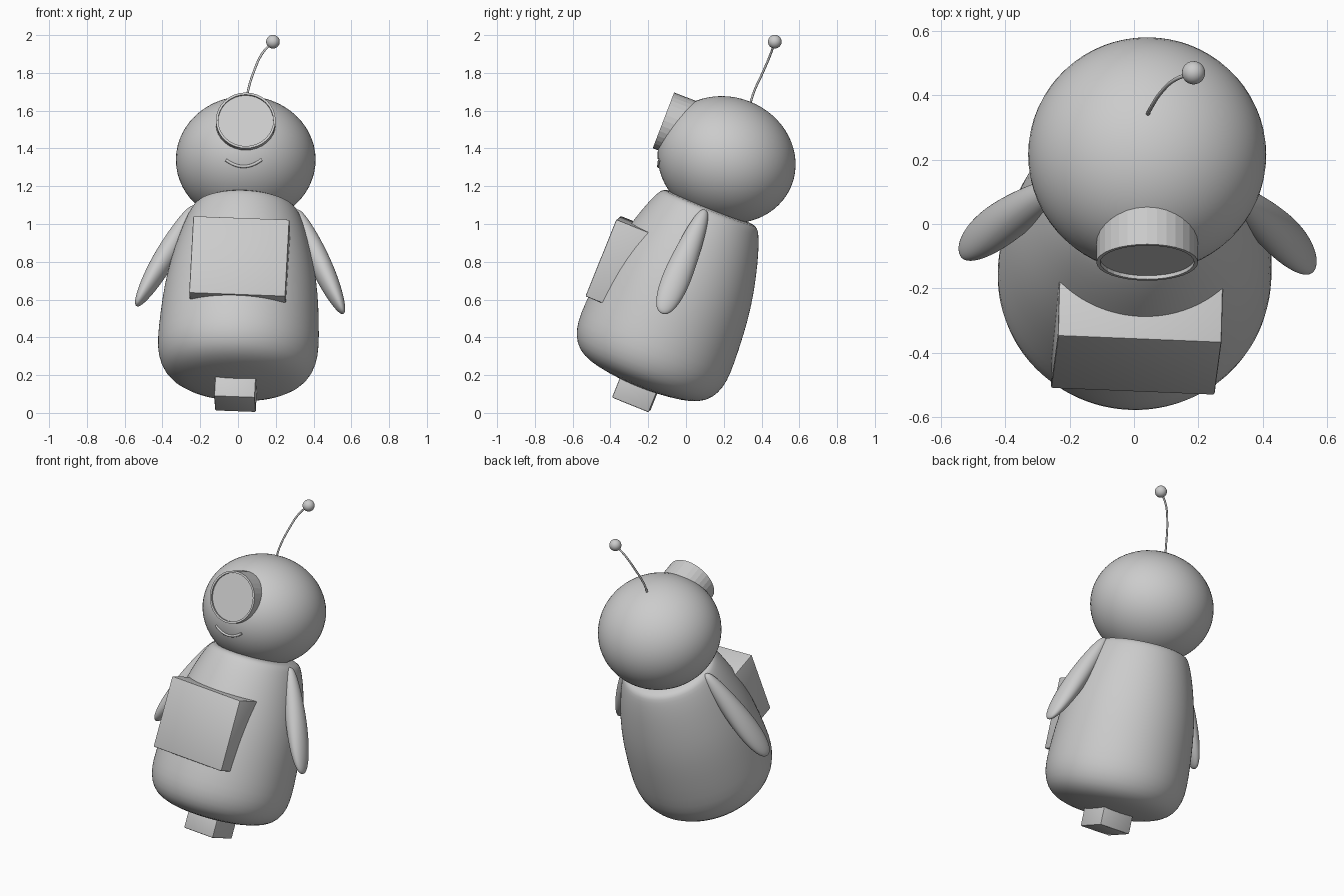
import bpy, bmesh, math
from mathutils import Matrix, Vector

if "Cube" in bpy.data.objects:
    bpy.data.objects.remove(bpy.data.objects["Cube"], do_unlink=True)

grey = bpy.data.materials.new("plain_grey")
grey.use_nodes = True
grey.diffuse_color = (0.6, 0.6, 0.6, 1)
grey.node_tree.nodes["Principled BSDF"].inputs["Base Color"].default_value = (0.6, 0.6, 0.6, 1)


def frame(loc, tilt, roll=0, yaw=0):
    rot = [Matrix.Rotation(math.radians(a), 4, ax) for a, ax in ((yaw, 'Z'), (-tilt, 'X'), (roll, 'Y'))]
    return Matrix.Translation(loc) @ rot[0] @ rot[1] @ rot[2]


def finish(name, bm, matrix, smooth=None):
    bmesh.ops.recalc_face_normals(bm, faces=bm.faces)
    mesh = bpy.data.meshes.new(name)
    bm.to_mesh(mesh)
    bm.free()
    mesh.materials.append(grey)
    ob = bpy.data.objects.new(name, mesh)
    bpy.context.collection.objects.link(ob)
    ob.matrix_world = matrix
    if smooth:
        bpy.ops.object.select_all(action='DESELECT')
        ob.select_set(True)
        bpy.context.view_layer.objects.active = ob
        bpy.ops.object.shade_smooth_by_angle(angle=math.radians(smooth))
    return ob


def loft(name, rings, segs, matrix, smooth=None):
    """Elliptical rings (height, radius x, radius y) stacked along z."""
    bm = bmesh.new()
    loops = []
    for z, rx, ry in rings:
        if rx == 0:
            loops.append([bm.verts.new((0, 0, z))] * segs)
        else:
            angles = [math.tau * i / segs for i in range(segs)]
            loops.append([bm.verts.new((rx * math.cos(a), ry * math.sin(a), z)) for a in angles])
    for low, high in zip(loops, loops[1:]):
        for i in range(segs):
            j = (i + 1) % segs
            bm.faces.new(list(dict.fromkeys((low[i], low[j], high[j], high[i]))))
    if rings[0][1]:
        bm.faces.new(loops[0])
    return finish(name, bm, matrix, smooth)


def block(name, low, high, matrix, bevel=0.007):
    bm = bmesh.new()
    bmesh.ops.create_cube(bm, size=1)
    low, high = Vector(low), Vector(high)
    bmesh.ops.scale(bm, vec=high - low, verts=bm.verts)
    bmesh.ops.translate(bm, vec=(low + high) / 2, verts=bm.verts)
    bmesh.ops.bevel(bm, geom=bm.edges[:], offset=bevel, segments=2, profile=0.5, affect='EDGES')
    return finish(name, bm, matrix, 30)


def ball(name, matrix, size):
    bm = bmesh.new()
    bmesh.ops.create_uvsphere(bm, u_segments=64, v_segments=32, radius=1)
    bmesh.ops.scale(bm, vec=size, verts=bm.verts)
    return finish(name, bm, matrix, 60)


def tube(name, points, radius, matrix):
    cu = bpy.data.curves.new(name, 'CURVE')
    cu.dimensions = '3D'
    cu.bevel_depth = radius
    cu.bevel_resolution = 3
    cu.use_fill_caps = True
    sp = cu.splines.new('BEZIER')
    sp.bezier_points.add(len(points) - 1)
    for bp, p in zip(sp.bezier_points, points):
        bp.co = p
        bp.handle_left_type = bp.handle_right_type = 'AUTO'
    cu.materials.append(grey)
    ob = bpy.data.objects.new(name, cu)
    bpy.context.collection.objects.link(ob)
    ob.matrix_world = matrix


# Leaning body: origin at the centre of its flat top
body = frame((0.04, 0.13, 1.09), 22, 2.3, -1.5)
profile = [(0, 0), (0.245, 0), (0.272, 0.012), (0.29, 0.04), (0.315, 0.1), (0.342, 0.18),
           (0.382, 0.33), (0.408, 0.48), (0.422, 0.65), (0.428, 0.78), (0.42, 0.86),
           (0.388, 0.935), (0.33, 0.98), (0.25, 1.005), (0.12, 1.022), (0, 1.028)]
torso = loft("torso", [(-s, r, r) for r, s in profile], 64, body, 70)
sub = torso.modifiers.new("rounding", 'SUBSURF')
sub.levels = sub.render_levels = 1

# Chest box and single foot
block("chest_box", (-0.255, -0.432, -0.675), (0.255, -0.1, -0.235), body)
block("foot", (-0.108, -0.105, -1.127), (0.108, 0.105, -0.95), body)

# Paddle arms, thinner across than front to back
arm = [(0, 0, 0), (0.012, 0.022, 0.022), (0.06, 0.038, 0.04), (0.16, 0.052, 0.056),
       (0.3, 0.06, 0.07), (0.43, 0.056, 0.078), (0.54, 0.043, 0.07), (0.61, 0.027, 0.05),
       (0.64, 0.014, 0.028), (0.65, 0, 0)]
for side, label in ((1, "left_arm"), (-1, "right_arm")):
    place = Matrix.Translation((0.265 * side, -0.015, -0.01)) @ Matrix.Rotation(math.radians(-26 * side), 4, 'Y')
    ob = loft(label, [(-s, rx, ry) for s, rx, ry in arm], 24, body @ place, 180)
    sub = ob.modifiers.new("rounding", 'SUBSURF')
    sub.levels = sub.render_levels = 2

# Head, slightly flattened along the lean
wide, tall = 0.37, 0.332
head = frame((0.041, 0.215, 1.34), 21)
ball("head", head, (wide, wide, tall))

# Eye barrel with a thin rim around a recessed lens
eye = head @ Matrix.Translation((0, 0, 0.075)) @ Matrix.Rotation(math.radians(90), 4, 'X')
loft("eye", [(0.1, 0.158, 0.158), (0.387, 0.158, 0.158), (0.387, 0.146, 0.146),
             (0.375, 0.146, 0.146), (0.375, 0, 0)], 32, eye)

# Smile following the head surface
smile = []
for i in range(9):
    t = i / 4 - 1
    x, z = 0.095 * t - 0.01, -0.162 + 0.036 * t * t
    smile.append((x, -wide * math.sqrt(1 - (x / wide) ** 2 - (z / tall) ** 2), z))
tube("smile", smile, 0.008, head)

# Bent antenna with a ball tip
tube("antenna", [(0.04, 0.335, 1.62), (0.052, 0.36, 1.70), (0.085, 0.41, 1.81),
                 (0.13, 0.45, 1.905), (0.185, 0.47, 1.965)], 0.006, Matrix())
ball("antenna_tip", Matrix.Translation((0.185, 0.47, 1.965)), (0.036, 0.036, 0.036))
